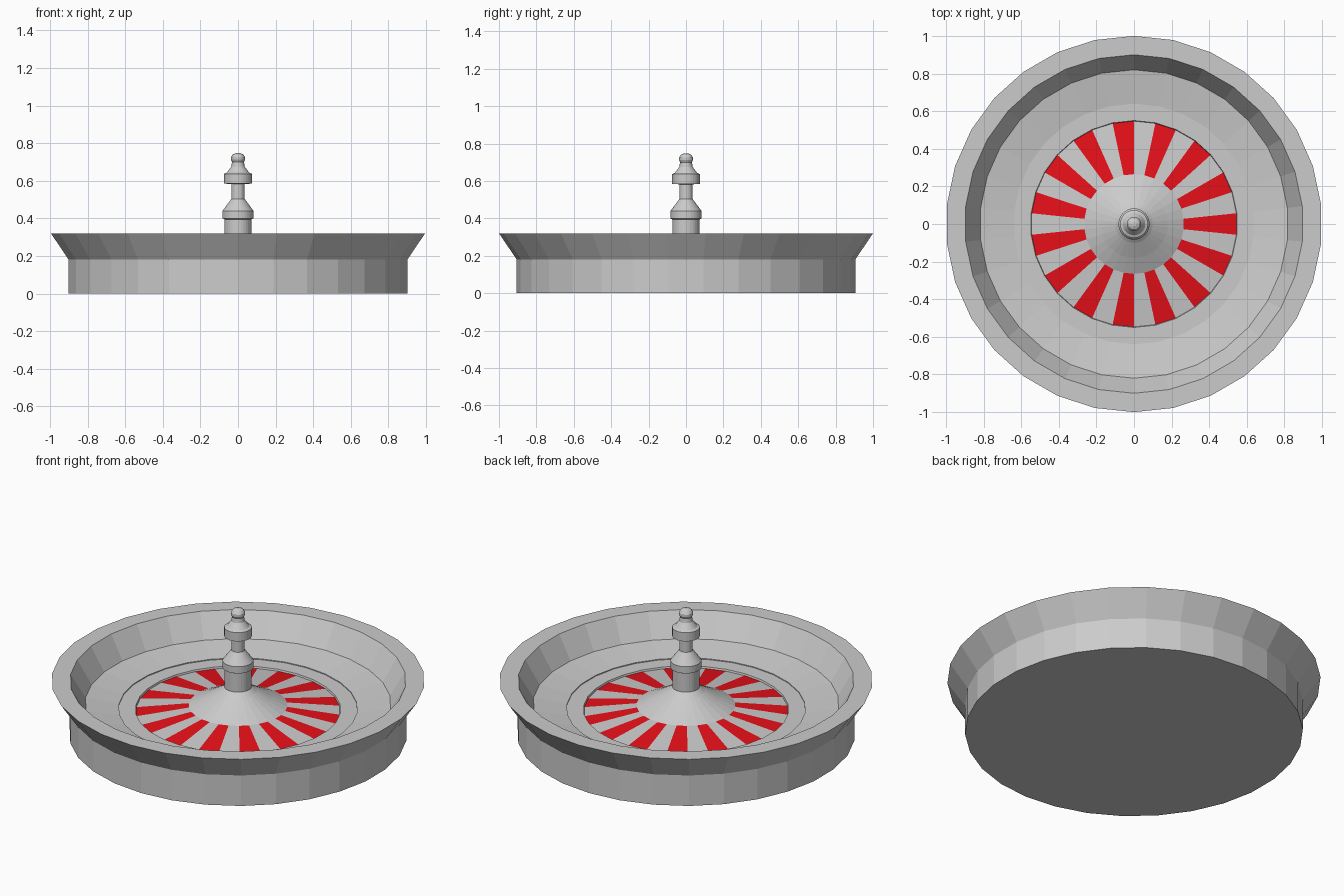
import bpy, bmesh, math

if "Cube" in bpy.data.objects:
    bpy.data.objects.remove(bpy.data.objects["Cube"])

SIDES = 30


def lathe(name, profile):
    """Revolve (radius, z) points about z, listed from the bottom outward, up and inward."""
    bm = bmesh.new()
    rings = []
    for r, z in profile:
        if r == 0:
            rings.append([bm.verts.new((0, 0, z))] * SIDES)
        else:
            angles = [math.radians(6 + 360 * k / SIDES) for k in range(SIDES)]
            rings.append([bm.verts.new((r * math.cos(a), r * math.sin(a), z)) for a in angles])
    for low, high in zip(rings, rings[1:]):
        for k in range(SIDES):
            n = (k + 1) % SIDES
            corners = list(dict.fromkeys([low[k], low[n], high[n], high[k]]))
            bm.faces.new(corners)
    mesh = bpy.data.meshes.new(name)
    bm.to_mesh(mesh)
    bm.free()
    obj = bpy.data.objects.new(name, mesh)
    bpy.context.collection.objects.link(obj)
    return obj


# Outer bowl: base, flared rim, inner wall, sloped track and step to the pockets
lathe("bowl", [(0, 0), (0.905, 0), (0.905, 0.18), (1.0, 0.32), (0.9, 0.32),
               (0.82, 0.185), (0.64, 0.155), (0.64, 0.15), (0.55, 0.15), (0.547, 0.14)])

# Pocket ring with alternating red wedges
pockets = lathe("pocket_ring", [(0.547, 0.14), (0.265, 0.175)])
grey = bpy.data.materials.new("pocket_grey")
grey.diffuse_color = (0.8, 0.8, 0.8, 1)
grey.use_nodes = True
grey.node_tree.nodes["Principled BSDF"].inputs["Base Color"].default_value = grey.diffuse_color
red = bpy.data.materials.new("pocket_red")
red.diffuse_color = (0.8, 0.005, 0.01, 1)
red.use_nodes = True
red.node_tree.nodes["Principled BSDF"].inputs["Base Color"].default_value = red.diffuse_color
pockets.data.materials.append(grey)
pockets.data.materials.append(red)
for i, face in enumerate(pockets.data.polygons):
    face.material_index = i % 2

# Central cone
lathe("centre_cone", [(0.265, 0.175), (0.18, 0.218), (0.1, 0.264), (0.073, 0.285)])

# Turned spindle
lathe("spindle", [(0.073, 0.285), (0.073, 0.395), (0.083, 0.40), (0.083, 0.44),
                  (0.036, 0.503), (0.036, 0.582), (0.074, 0.585), (0.074, 0.637),
                  (0.06, 0.643), (0.036, 0.675), (0.032, 0.70), (0.038, 0.712),
                  (0.038, 0.725), (0.028, 0.74), (0.012, 0.747), (0, 0.747)])
